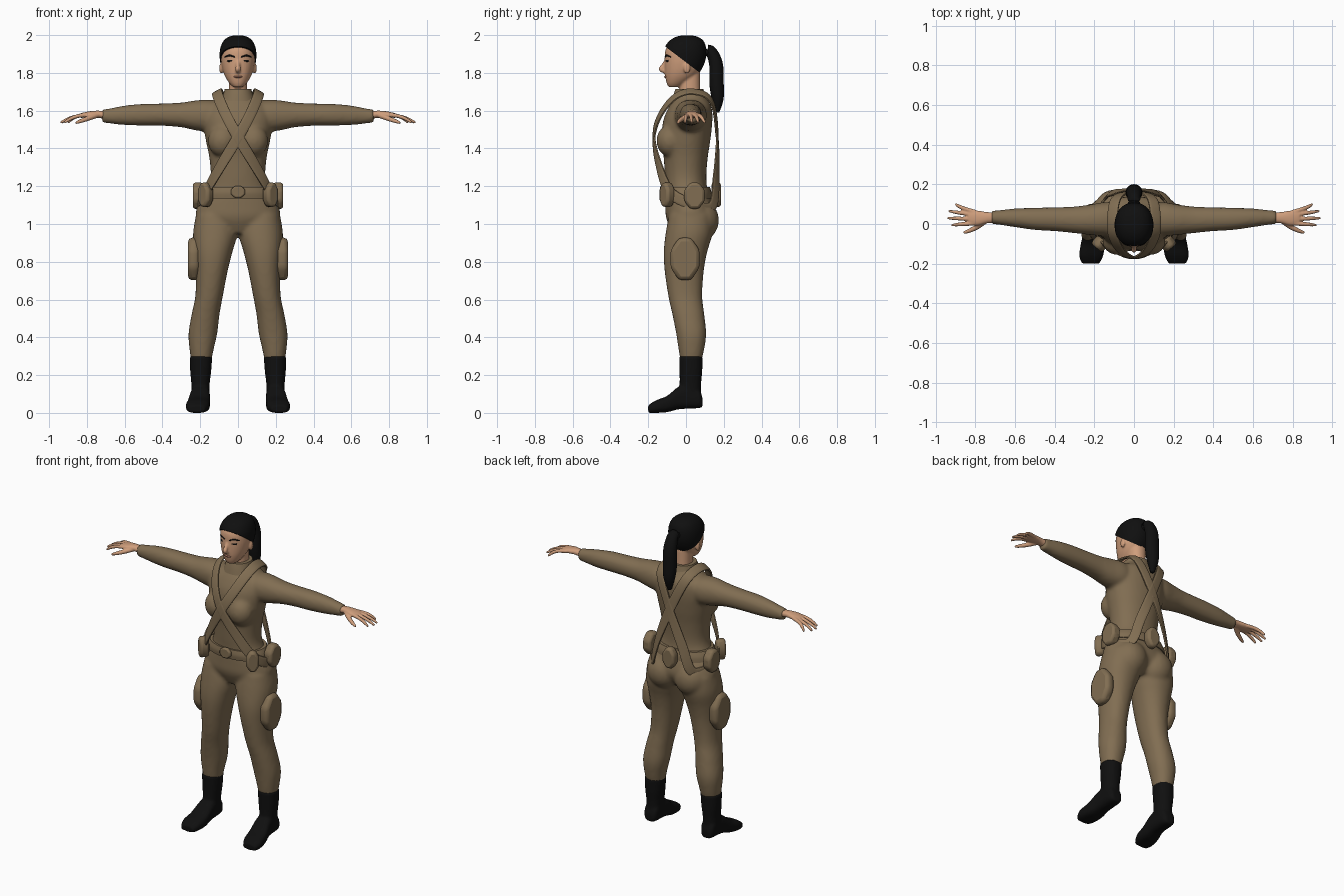
import bpy, bmesh, math
from mathutils import Vector, Matrix

cube = bpy.data.objects.get("Cube")
if cube:
    bpy.data.objects.remove(cube)


def material(name, rgb):
    m = bpy.data.materials.new(name)
    m.use_nodes = True
    m.diffuse_color = (*rgb, 1)
    m.node_tree.nodes["Principled BSDF"].inputs["Base Color"].default_value = (*rgb, 1)
    return m


KHAKI = material("khaki cloth", (0.22, 0.155, 0.085))
SKIN = material("skin", (0.62, 0.34, 0.2))
BLACK = material("black", (0.005, 0.005, 0.005))
LIP = material("lip", (0.45, 0.2, 0.13))


# --- helpers ---
def spline(pts, steps=5, closed=False):
    """Catmull-Rom sampling of tuples of any length."""
    n, out = len(pts), []
    get = (lambda i: pts[i % n]) if closed else (lambda i: pts[max(0, min(n - 1, i))])
    for i in range(n if closed else n - 1):
        quad = [get(i + k) for k in (-1, 0, 1, 2)]
        for s in range(steps):
            t = s / steps
            out.append([b + t / 2 * (c - a + t * (2*a - 5*b + 4*c - d + t * (3*b - a - 3*c + d)))
                        for a, b, c, d in zip(*quad)])
    return out if closed else out + [list(pts[-1])]


def skin(bm, rings, closed=False):
    vs = [[bm.verts.new(p) for p in r] for r in rings]
    n = len(vs[0])
    for i in range(len(vs) if closed else len(vs) - 1):
        a, b = vs[i], vs[(i + 1) % len(vs)]
        for j in range(n):
            bm.faces.new((a[j], a[(j + 1) % n], b[(j + 1) % n], b[j]))
    if not closed:
        bm.faces.new(vs[0])
        bm.faces.new(vs[-1])


def section(n, power):
    for k in range(n):
        a = math.tau * (k + 0.5) / n
        yield [math.copysign(abs(f) ** power, f) for f in (math.cos(a), math.sin(a))]


def loft(bm, axis, rows, side=1, n=32, grow=0, power=0.92):
    """Rows are (position, low a, high a, low b, high b) across the axis."""
    rings = []
    for t, a0, a1, b0, b1 in spline(rows):
        ring = []
        for u, v in section(n, power):
            a = (a0 + a1) / 2 + u * ((a1 - a0) / 2 + grow)
            b = (b0 + b1) / 2 + v * ((b1 - b0) / 2 + grow)
            x, y, z = {"x": (t, a, b), "y": (a, t, b), "z": (a, b, t)}[axis]
            ring.append((x * side, y, z))
        rings.append(ring)
    skin(bm, rings)


def sweep(bm, pts, wide, thick, up, closed=False, side=1, n=12, power=1):
    """Sweep an oval along points (x, y, z, scale); up(p) gives the outward direction."""
    path = spline(pts, 6, closed)
    rings = []
    for i, (x, y, z, r) in enumerate(path):
        j, k = (i - 1, (i + 1) % len(path)) if closed else (max(i - 1, 0), min(i + 1, len(path) - 1))
        tan = (Vector(path[k][:3]) - Vector(path[j][:3])).normalized()
        across = tan.cross(up(Vector((x, y, z)))).normalized()
        out = across.cross(tan)
        ring = [Vector((x, y, z)) + across * u * wide * r + out * v * thick * r
                for u, v in section(n, power)]
        rings.append([(p.x * side, p.y, p.z) for p in ring])
    skin(bm, rings, closed)


def ball(bm, co, size, turn=0):
    m = Matrix.Translation(co) @ Matrix.Rotation(turn, 4, "Z") @ Matrix.Diagonal((*size, 1))
    bmesh.ops.create_uvsphere(bm, u_segments=20, v_segments=12, radius=1, matrix=m)


def finish(name, bm, mat, voxel=0, relax=5, angle=180):
    bmesh.ops.recalc_face_normals(bm, faces=bm.faces)
    me = bpy.data.meshes.new(name)
    bm.to_mesh(me)
    bm.free()
    for p in me.polygons:
        p.use_smooth = True
    if angle < 180:
        me.set_sharp_from_angle(angle=math.radians(angle))
    me.materials.append(mat)
    ob = bpy.data.objects.new(name, me)
    bpy.context.collection.objects.link(ob)
    if voxel:
        r = ob.modifiers.new("blend", "REMESH")
        r.mode, r.voxel_size, r.use_smooth_shade = "VOXEL", voxel, True
        s = ob.modifiers.new("relax", "SMOOTH")
        s.factor, s.iterations = 0.5, relax
    return ob


def pouch(name, co, facing, wide, high, deep, bevel=0.014):
    """Eight-sided padded pouch whose flat side faces the given angle about z."""
    bm = bmesh.new()
    m = (Matrix.Translation(co) @ Matrix.Rotation(facing, 4, "Z") @ Matrix.Diagonal((deep, wide, high, 1))
         @ Matrix.Rotation(math.pi / 2, 4, "Y") @ Matrix.Rotation(math.pi / 8, 4, "Z"))
    bmesh.ops.create_cone(bm, cap_ends=True, segments=8, radius1=0.54, radius2=0.54, depth=1, matrix=m)
    ob = finish(name, bm, KHAKI, angle=35)
    b = ob.modifiers.new("soft edges", "BEVEL")
    b.width, b.segments = bevel, 2


SIDES = ((1, "left"), (-1, "right"))

# --- jumpsuit: torso, arms and legs blended together ---
bm = bmesh.new()
torso = [(0.95, .09, -.07, .1), (1.03, .215, -.105, .15), (1.1, .212, -.108, .145), (1.18, .165, -.107, .115),
         (1.25, .145, -.112, .108), (1.35, .152, -.118, .115), (1.45, .172, -.13, .13), (1.55, .185, -.12, .14),
         (1.62, .165, -.09, .135), (1.665, .1, -.062, .11), (1.71, .062, -.048, .085)]
loft(bm, "z", [(z, -w, w, f, b) for z, w, f, b in torso])
arm = [(.08, -.05, .1, 1.5, 1.65), (.15, -.06, .11, 1.49, 1.658), (.22, -.055, .098, 1.495, 1.655),
       (.3, -.046, .088, 1.512, 1.643), (.4, -.036, .084, 1.52, 1.638), (.5, -.03, .082, 1.521, 1.636),
       (.6, -.016, .078, 1.524, 1.627), (.68, -.004, .07, 1.532, 1.612), (.72, .0, .066, 1.537, 1.606)]
leg = [(1.05, .02, .222, -.09, .14), (.95, .004, .238, -.108, .14), (.85, .03, .232, -.118, .112),
       (.75, .055, .223, -.113, .094), (.62, .08, .226, -.094, .086), (.52, .098, .246, -.072, .097),
       (.42, .11, .262, -.052, .107), (.34, .128, .257, -.04, .097), (.27, .142, .247, -.028, .08)]
for s, _ in SIDES:
    loft(bm, "x", arm, s)
    loft(bm, "z", leg, s)
    ball(bm, (s * .082, -.085, 1.44), (.078, .072, .085))
    ball(bm, (s * .095, .075, 1.02), (.105, .1, .11))
finish("jumpsuit", bm, KHAKI, 0.011, 6)

# --- collar and cuffs ---
bm = bmesh.new()
loft(bm, "z", [(1.65, -.095, .095, -.075, .112), (1.685, -.08, .08, -.066, .1), (1.715, -.07, .07, -.056, .092)])
finish("collar", bm, KHAKI, angle=50)

# --- boots ---
shaft = [(.3, .136, .256, -.036, .088), (.22, .142, .253, -.034, .086), (.15, .15, .247, -.034, .08),
         (.06, .152, .245, -.04, .08)]
foot = [(.087, .17, .23, .03, .08), (.065, .155, .243, .025, .13), (0, .15, .248, .022, .15),
        (-.045, .148, .255, .018, .135), (-.1, .148, .268, .004, .09), (-.16, .155, .276, 0, .066),
        (-.2, .175, .262, 0, .04)]
for s, word in SIDES:
    bm = bmesh.new()
    loft(bm, "z", shaft, s)
    loft(bm, "y", foot, s, power=0.7)
    finish(word + "_boot", bm, BLACK, 0.008, 3)

# --- hands ---
fingers = [(.004, -.006, .92), (.024, .03, .94), (.044, .066, .935), (.06, .1, .9)]
for s, word in SIDES:
    bm = bmesh.new()
    loft(bm, "x", [(.69, .005, .06, 1.553, 1.595), (.74, .004, .06, 1.562, 1.6), (.79, -.008, .068, 1.563, 1.596),
                   (.835, -.002, .068, 1.562, 1.586)], s)
    for base, tip, reach in fingers:
        sweep(bm, [(.8, base, 1.578, 1.1), (.85, base * .6 + tip * .4, 1.571, 1),
                   (.9 * .5 + reach * .5 - .02, base * .3 + tip * .7, 1.556, .9), (reach, tip, 1.536, .6)],
              .0105, .0105, lambda p: Vector((0, 0, 1)), side=s)
    sweep(bm, [(.75, .015, 1.575, 1.3), (.79, -.014, 1.56, 1.2), (.83, -.034, 1.546, 1), (.86, -.044, 1.535, .6)],
          .011, .011, lambda p: Vector((0, 0, 1)), side=s)
    finish(word + "_hand", bm, SKIN, 0.0045, 3)

# --- head, neck, nose and ears ---
skull = [(1.725, .026, -.092, -.03), (1.745, .046, -.102, 0), (1.78, .068, -.11, .05), (1.82, .082, -.113, .08),
         (1.87, .09, -.113, .098), (1.92, .088, -.109, .1), (1.96, .072, -.085, .088), (1.983, .046, -.05, .06),
         (1.992, .015, -.015, .025)]
skull = [(z, -w, w, f, b) for z, w, f, b in skull]
bm = bmesh.new()
loft(bm, "z", skull)
loft(bm, "z", [(1.64, -.055, .055, -.035, .085), (1.7, -.049, .049, -.035, .076), (1.8, -.05, .05, -.03, .075)])
sweep(bm, [(0, -.106, 1.87, .6), (0, -.12, 1.84, .9), (0, -.131, 1.82, 1.2), (0, -.112, 1.808, 1)],
      .012, .012, lambda p: Vector((0, -1, .3)))
for s, _ in SIDES:
    ball(bm, (s * .089, .005, 1.825), (.01, .018, .03))
finish("head", bm, SKIN, 0.006, 3)

bm = bmesh.new()
ball(bm, (0, -.107, 1.779), (.024, .009, .006))
finish("lips", bm, LIP)

# --- eyes and brows ---
for s, word in SIDES:
    bm = bmesh.new()
    sweep(bm, [(.016, -.111, 1.884, .6), (.045, -.102, 1.892, 1), (.07, -.08, 1.884, .5)],
          .005, .004, lambda p: Vector((0, -1, 0)), side=s)
    finish(word + "_brow", bm, BLACK)
    bm = bmesh.new()
    ball(bm, (s * .04, -.1, 1.864), (.02, .005, .007), s * .4)
    finish(word + "_eye", bm, BLACK)

# --- hair cap cut along a sloping hairline, with a ponytail ---
bm = bmesh.new()
loft(bm, "z", skull, grow=.007)
bmesh.ops.translate(bm, verts=bm.verts, vec=(0, 0, .006))
bmesh.ops.bisect_plane(bm, geom=bm.verts[:] + bm.edges[:] + bm.faces[:], plane_co=(0, -.11, 1.94),
                       plane_no=(0, .16, .21), clear_inner=True)
bmesh.ops.holes_fill(bm, edges=[e for e in bm.edges if e.is_boundary])
finish("hair", bm, BLACK, angle=50)

bm = bmesh.new()
sweep(bm, [(0, .08, 1.9, .7), (0, .125, 1.92, .8), (0, .158, 1.85, 1), (0, .162, 1.74, 1.05),
           (0, .168, 1.66, .85), (0, .165, 1.59, .3)], .04, .036, lambda p: Vector((0, 1, .3)), n=18)
finish("ponytail", bm, BLACK)

# --- crossed shoulder straps ---
path = [(.17, -.085, 1.17), (.09, -.143, 1.31), (0, -.17, 1.46), (-.065, -.135, 1.58), (-.105, -.055, 1.675),
        (-.108, .04, 1.7), (-.085, .135, 1.65), (0, .165, 1.46), (.085, .16, 1.25), (.14, .135, 1.09),
        (.205, .02, 1.11)]
for s, word in SIDES:
    bm = bmesh.new()
    sweep(bm, [(*p, 1) for p in path], .029, .007,
          lambda p: Vector((p.x, p.y - .02, max(0, p.z - 1.5))), True, s, power=.5)
    finish(word + "_strap", bm, KHAKI, angle=50)

# --- belt, buckle and pouches ---
bm = bmesh.new()
loft(bm, "z", [(1.135, -.195, .195, -.118, .138), (1.165, -.19, .19, -.122, .136), (1.195, -.175, .175, -.118, .128)])
finish("belt", bm, KHAKI, angle=50)
pouch("buckle", (0, -.124, 1.17), -math.pi / 2, .075, .065, .025, .008)
pouch("back_pouch", (0, .16, 1.155), math.pi / 2, .085, .13, .05)
for s, word in SIDES:
    pouch(word + "_front_pouch", (s * .172, -.1, 1.155), -math.pi / 2 + s * .7, .075, .13, .055)
    pouch(word + "_side_pouch", (s * .212, .045, 1.15), 0, .11, .14, .055)
    pouch(word + "_thigh_pouch", (s * .235, -.005, .815), 0, .155, .225, .058, .02)
